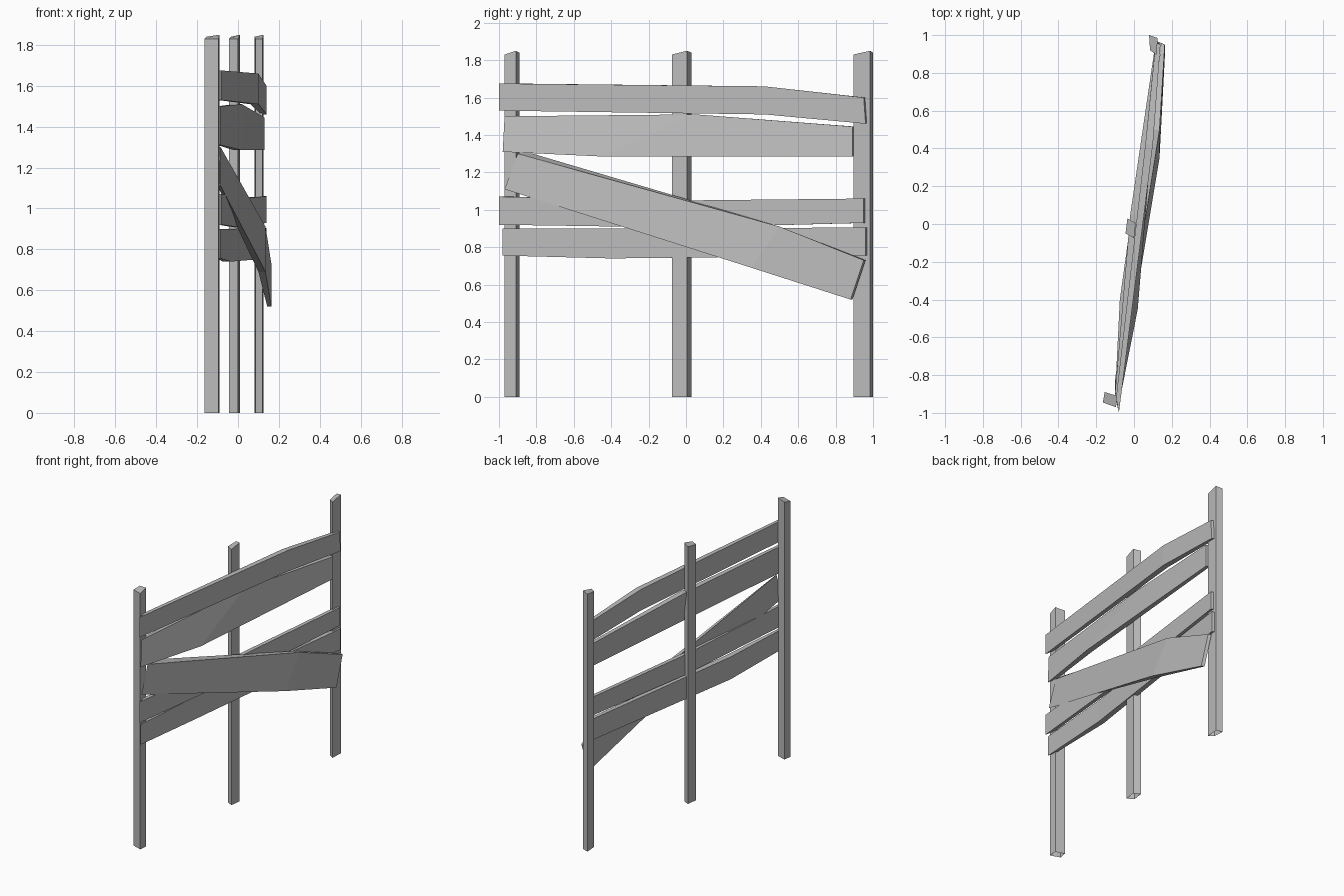
import bpy
import bmesh

default_cube = bpy.data.objects.get("Cube")
if default_cube:
    bpy.data.objects.remove(default_cube)

# Weathered grey shared by every part
GREY = (0.5, 0.5, 0.5, 1)
wood = bpy.data.materials.new("weathered_grey_wood")
wood.use_nodes = True
wood.diffuse_color = GREY
wood.node_tree.nodes["Principled BSDF"].inputs["Base Color"].default_value = GREY


def loft(name, rings, close_start=True):
    """Join four-sided rings into one solid with flat faces."""
    bm = bmesh.new()
    loops = [[bm.verts.new(point) for point in ring] for ring in rings]
    for first, second in zip(loops, loops[1:]):
        for i in range(4):
            j = (i + 1) % 4
            bm.faces.new((first[i], first[j], second[j], second[i]))
    if close_start:
        bm.faces.new(loops[0][::-1])
    bm.faces.new(loops[-1])
    bmesh.ops.recalc_face_normals(bm, faces=bm.faces)
    mesh = bpy.data.meshes.new(name)
    bm.to_mesh(mesh)
    bm.free()
    mesh.materials.append(wood)
    obj = bpy.data.objects.new(name, mesh)
    bpy.context.collection.objects.link(obj)
    return obj


def post(name, corners):
    """Upright with a slanted top; corners run front inner, front outer, back outer, back inner."""
    tops = (1.83, 1.83, 1.85, 1.84)
    base = [(x, y, 0) for x, y in corners]
    head = [(x, y, z) for (x, y), z in zip(corners, tops)]
    loft(name, [base, head], close_start=False)


def board(name, lower, upper, outer, thickness):
    """Bent plank; lower and upper edges are (y, z) points, outer is the x of its show face."""
    rings = []
    last = len(lower) - 1
    for i, ((yl, zl), (yu, zu), x, t) in enumerate(zip(lower, upper, outer, thickness)):
        # The front end is cut to a chisel, the back end slightly skewed
        skew = 0.08 if i == 0 else 0.01 if i == last else 0
        rings.append([(x, yl, zl), (x, yu, zu),
                      (x - t, yu + skew, zu), (x - t, yl + skew, zl)])
    loft(name, rings)


# Three uprights
post("front_post", [(-.165, -.945), (-.095, -.97), (-.09, -.91), (-.155, -.89)])
post("middle_post", [(-.045, -.05), (0, -.075), (.01, .005), (-.035, .03)])
post("back_post", [(.085, .92), (.12, .895), (.125, .985), (.08, 1)])

# Level planks from top to bottom
board("top_plank",
      [(-1, 1.53), (.42, 1.51), (.96, 1.46)],
      [(-1, 1.675), (.42, 1.66), (.95, 1.6)],
      (-.08, .1, .14), (.015, .04, .025))
board("upper_plank",
      [(-.98, 1.31), (-.45, 1.285), (.89, 1.285)],
      [(-.97, 1.5), (.05, 1.51), (.89, 1.445)],
      (-.085, .02, .13), (.015, .04, .025))
board("lower_plank",
      [(-1, .92), (0, .905), (.95, .93)],
      [(-1, 1.07), (0, 1.05), (.95, 1.06)],
      (-.08, .03, .14), (.015, .03, .025))
board("bottom_plank",
      [(-.98, .755), (-.4, .74), (.96, .755)],
      [(-.98, .9), (-.4, .9), (.96, .905)],
      (-.085, -.035, .14), (.015, .04, .025))

# Fallen plank lying across the others
board("diagonal_plank",
      [(-.97, 1.11), (.35, .69), (.88, .52)],
      [(-.9, 1.3), (.5, .91), (.95, .73)],
      (-.085, .135, .163), (.015, .035, .02))
